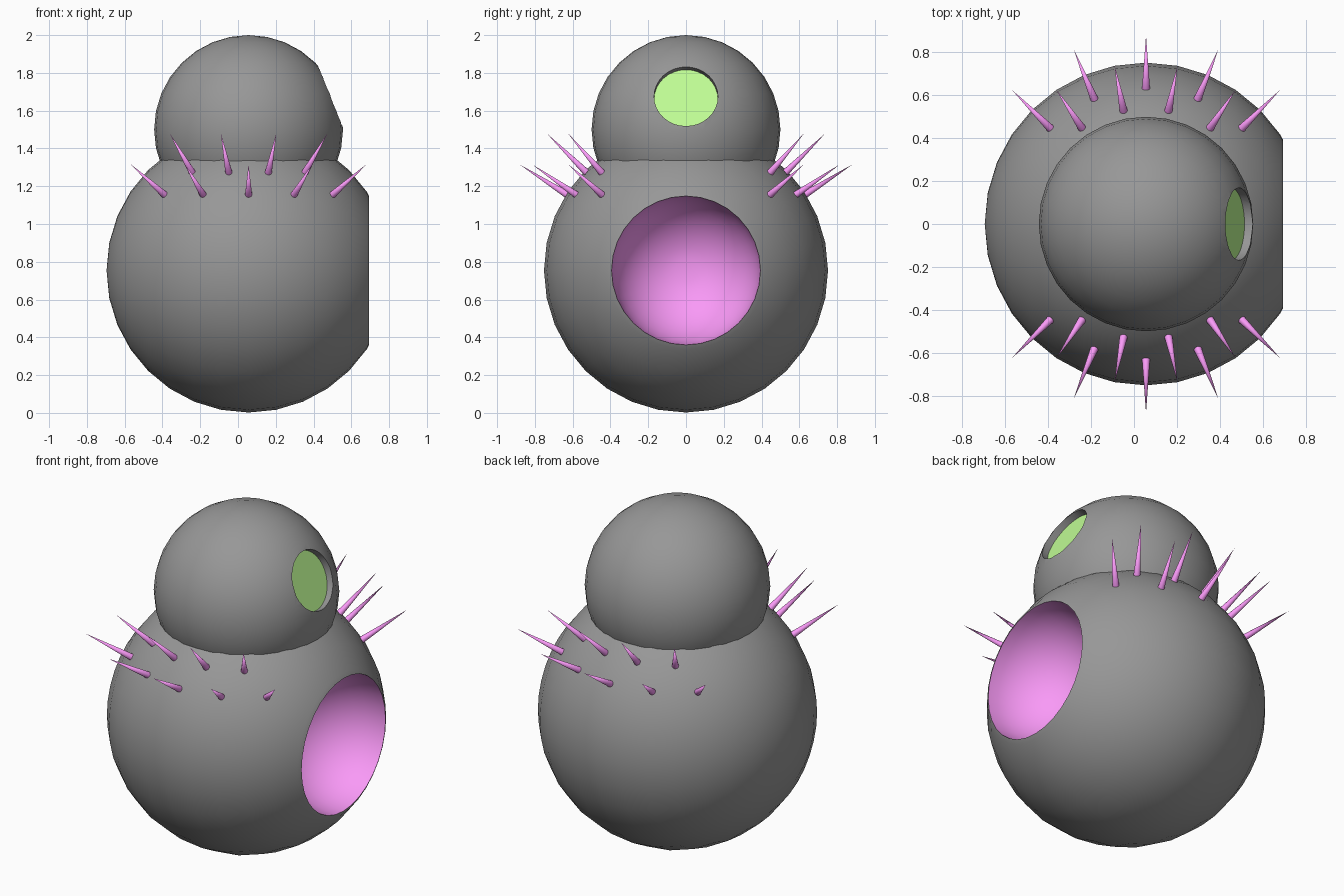
import bpy
import bmesh
import math
from mathutils import Vector, Matrix

if "Cube" in bpy.data.objects:
    bpy.data.objects.remove(bpy.data.objects["Cube"])

CX, CZ, R = 0.056, 0.754, 0.752         # body centre and radius
HZ, HR = 1.5, 0.5                       # head centre height and radius


def material(name, color):
    m = bpy.data.materials.new(name)
    m.diffuse_color = color
    m.use_nodes = True
    m.node_tree.nodes["Principled BSDF"].inputs["Base Color"].default_value = m.diffuse_color
    return m


grey = material("grey", (0.31, 0.31, 0.31, 1))
pink = material("pink", (0.95, 0.32, 0.93, 1))
green = material("green", (0.53, 0.98, 0.30, 1))


def smooth(ob):
    bpy.ops.object.select_all(action='DESELECT')
    ob.select_set(True)
    bpy.context.view_layer.objects.active = ob
    bpy.ops.object.shade_smooth_by_angle(angle=math.radians(35))


# Body: sphere with poles along x, sliced flat at +x, then sunk into a round pink hollow
bm = bmesh.new()
bmesh.ops.create_uvsphere(bm, u_segments=32, v_segments=16, radius=R,
                          matrix=Matrix.Rotation(math.pi / 2, 4, 'Y'))
cut = 0.638
bmesh.ops.bisect_plane(bm, geom=bm.verts[:] + bm.edges[:] + bm.faces[:],
                       plane_co=(cut, 0, 0), plane_no=(1, 0, 0), clear_outer=True)
edges = [e for e in bm.edges if e.is_boundary]
rim = max(v.co.yz.length for e in edges for v in e.verts)
outer = set(bm.faces)
steps = 10
for k in range(1, steps):
    a = math.pi / 2 * k / steps
    geom = bmesh.ops.extrude_edge_only(bm, edges=edges)["geom"]
    edges = [g for g in geom if isinstance(g, bmesh.types.BMEdge)
             and g.is_boundary]
    for v in {v for e in edges for v in e.verts}:
        s = rim * math.cos(a) / v.co.yz.length
        v.co = (cut - rim * math.sin(a), v.co.y * s, v.co.z * s)
bmesh.ops.contextual_create(bm, geom=edges)
for f in bm.faces:
    f.material_index = 0 if f in outer else 1
bmesh.ops.recalc_face_normals(bm, faces=bm.faces[:])
mesh = bpy.data.meshes.new("body")
bm.to_mesh(mesh)
bm.free()
body = bpy.data.objects.new("body", mesh)
body.location = (CX, 0, CZ)
bpy.context.collection.objects.link(body)
mesh.materials.append(grey)
mesh.materials.append(pink)
smooth(body)

# Head with a shallow round recess tilted upwards
bpy.ops.mesh.primitive_uv_sphere_add(segments=32, ring_count=16, radius=HR, location=(CX, 0, HZ))
head = bpy.context.object
head.name = "head"
tilt = math.radians(22)
axis = Vector((math.cos(tilt), 0, math.sin(tilt)))
floor_d, eye_r = 0.427, 0.169
bpy.ops.mesh.primitive_cylinder_add(
    vertices=32, radius=eye_r, depth=0.3,
    location=Vector((CX, 0, HZ)) + axis * (floor_d + 0.15),
    rotation=(0, math.pi / 2 - tilt, 0))
cutter = bpy.context.object
mod = head.modifiers.new("carve", 'BOOLEAN')
mod.operation = 'DIFFERENCE'
mod.solver = 'EXACT'
mod.object = cutter
bpy.context.view_layer.objects.active = head
bpy.ops.object.modifier_apply(modifier=mod.name)
bpy.data.objects.remove(cutter)
head.data.materials.clear()
head.data.materials.append(grey)
head.data.materials.append(green)
for p in head.data.polygons:
    is_floor = all(abs(head.data.vertices[i].co.dot(axis) - floor_d) < 0.003 for i in p.vertices)
    p.material_index = 1 if is_floor and p.center.cross(axis).length < eye_r else 0
smooth(head)

# Spikes: two staggered rows on each shoulder, pointing away from the body centre
rows = [(32.5, (45, 67.5, 90, 112.5, 135)), (44, (56.25, 78.75, 101.25, 123.75))]
base, tip = 0.743, 1.043
for elev, angles in rows:
    e = math.radians(elev)
    for side in (-1, 1):
        for a in angles:
            a = math.radians(a)
            d = Vector((math.cos(a) * math.cos(e), side * math.sin(a) * math.cos(e), math.sin(e)))
            bpy.ops.mesh.primitive_cone_add(
                vertices=12, radius1=0.019, radius2=0, depth=tip - base,
                location=Vector((CX, 0, CZ)) + d * (base + tip) / 2,
                rotation=d.to_track_quat('Z', 'Y').to_euler())
            spike = bpy.context.object
            spike.name = "spike"
            spike.data.materials.append(pink)
            smooth(spike)
